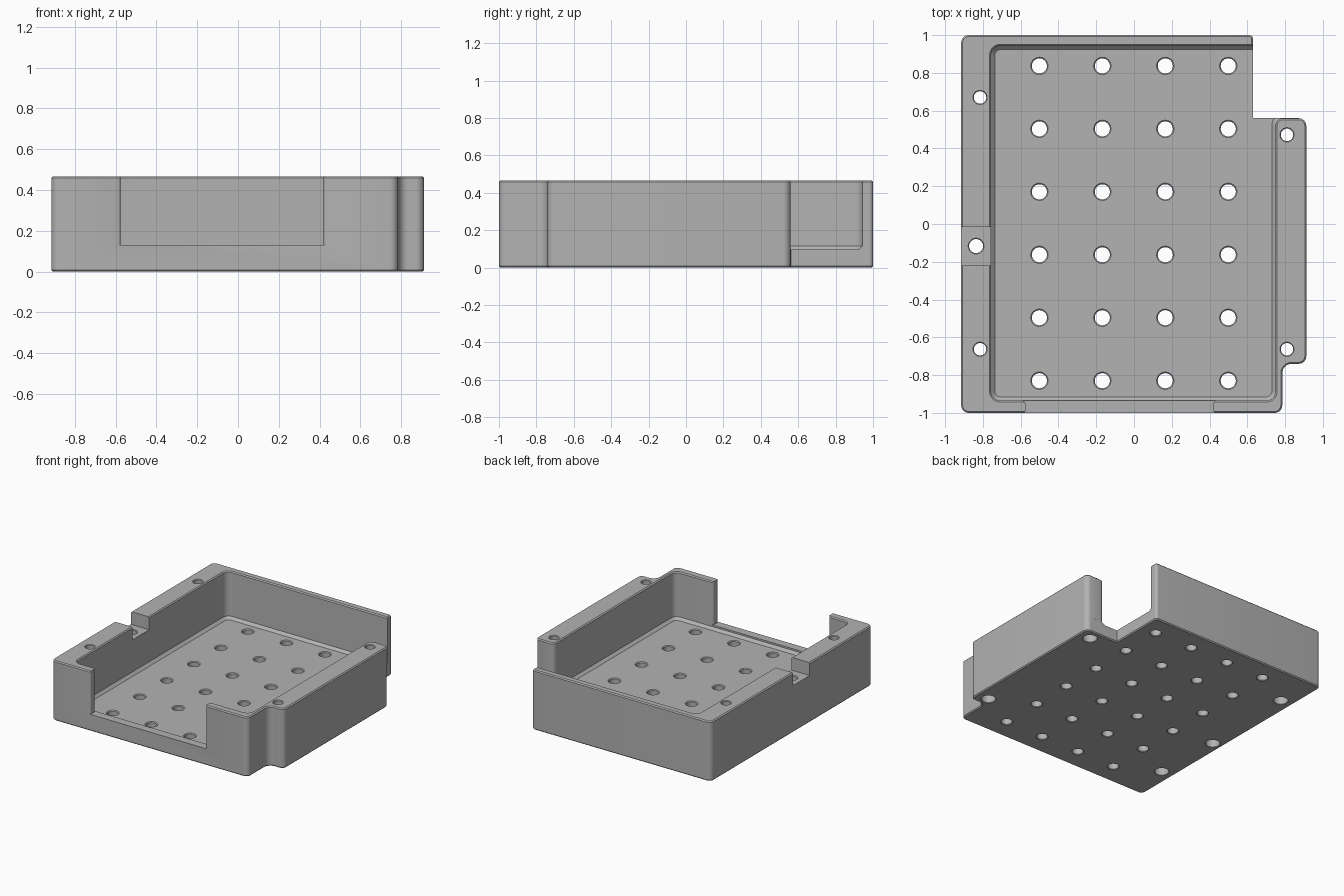
import bpy, bmesh, math
from mathutils import Vector

default = bpy.data.objects.get("Cube")
if default:
    bpy.data.objects.remove(default, do_unlink=True)

HEIGHT, FLOOR, EDGE = 0.467, 0.097, 0.008

grey = bpy.data.materials.new("matte_grey")
grey.use_nodes = True
grey.diffuse_color = (0.45, 0.45, 0.45, 1)
grey.node_tree.nodes["Principled BSDF"].inputs["Base Color"].default_value = grey.diffuse_color


def rounded_outline(corners, inset, steps=8):
    """Offset a counter-clockwise right-angled outline and round its corners."""
    result = []
    for i, (x, y, r) in enumerate(corners):
        p = Vector((x, y))
        before = (Vector(corners[i - 1][:2]) - p).normalized()
        after = (Vector(corners[(i + 1) % len(corners)][:2]) - p).normalized()
        turn = 1 if after.cross(before) > 0 else -1
        p = p + (before + after) * inset * turn
        r = max(r - inset * turn, 0.001)
        centre = p + (before + after) * r
        for k in range(steps + 1):
            t = math.pi / 2 * k / steps
            result.append(centre - (after * math.cos(t) + before * math.sin(t)) * r)
    return result


def circle(x, y, r, steps=32):
    return [Vector((x + r * math.cos(math.tau * k / steps),
                    y + r * math.sin(math.tau * k / steps))) for k in range(steps)]


def loft(bm, rings):
    """Closed solid through rings of equal length, each given as (height, points)."""
    rows = [[bm.verts.new((p.x, p.y, z)) for p in pts] for z, pts in rings]
    n = len(rows[0])
    for low, high in zip(rows, rows[1:]):
        for k in range(n):
            j = (k + 1) % n
            bm.faces.new((low[k], low[j], high[j], high[k]))
    bm.faces.new(rows[0][::-1])
    bm.faces.new(rows[-1])


def make_object(name, bm):
    bmesh.ops.recalc_face_normals(bm, faces=bm.faces)
    mesh = bpy.data.meshes.new(name)
    bm.to_mesh(mesh)
    bm.free()
    mesh.materials.append(grey)
    obj = bpy.data.objects.new(name, mesh)
    bpy.context.collection.objects.link(obj)
    return obj


def prism(name, corners, layers):
    bm = bmesh.new()
    loft(bm, [(z, rounded_outline(corners, inset)) for z, inset in layers])
    return make_object(name, bm)


# Outer block with small chamfers along top and bottom
body = prism("tray_body", [
    (-0.915, -1, 0.04), (0.785, -1, 0.04), (0.785, -0.74, 0.05), (0.912, -0.74, 0.04),
    (0.912, 0.56, 0.04), (0.63, 0.56, 0), (0.63, 1, 0.02), (-0.915, 1, 0.04)],
    [(0, EDGE), (EDGE, 0), (HEIGHT - EDGE, 0), (HEIGHT, EDGE)])

# Cavity, open at the back corner, with a chamfered floor edge
cavity = prism("cavity_cutter", [
    (-0.757, -0.935, 0.05), (0.75, -0.935, 0.05), (0.75, 0.559, 0.035),
    (1.1, 0.559, 0), (1.1, 0.943, 0), (-0.757, 0.943, 0.05)],
    [(FLOOR, 0.02), (FLOOR + 0.02, 0), (HEIGHT - EDGE, 0),
     (HEIGHT, -EDGE), (HEIGHT + EDGE, -2 * EDGE)])

# Wide front opening whose wall ends are rounded
left, right, outer, inner, flare = -0.575, 0.42, -1.0005, -0.934, 0.05
front_opening = prism("front_opening_cutter", [
    (left - flare, -1.1, 0), (right + flare, -1.1, 0), (right + flare, outer, 0),
    (right, outer, 0.015), (right, inner, 0.02), (right + flare, inner, 0),
    (right + flare, -0.85, 0), (left - flare, -0.85, 0), (left - flare, inner, 0),
    (left, inner, 0.02), (left, outer, 0.015), (left - flare, outer, 0)],
    [(0.13, 0), (0.6, 0)])

# Shallow slot across the side wall
side_slot = prism("side_slot_cutter", [
    (-1.1, -0.22, 0), (-0.7, -0.22, 0), (-0.7, -0.015, 0), (-1.1, -0.015, 0)],
    [(HEIGHT - 0.1, 0), (0.6, 0)])

# Vent holes in the floor and counterbored screw holes in the walls
bm = bmesh.new()
for col in range(4):
    for row in range(6):
        x, y = -0.501 + col / 3, 0.837 - row / 3
        loft(bm, [(z, circle(x, y, r)) for z, r in (
            (-0.01, 0.054), (0.004, 0.04), (FLOOR - 0.006, 0.04), (FLOOR + 0.01, 0.056))])
screws = [(-0.815, 0.67, 0.033, HEIGHT), (-0.815, -0.663, 0.033, HEIGHT),
          (0.81, 0.472, 0.033, HEIGHT), (0.81, -0.663, 0.033, HEIGHT),
          (-0.836, -0.117, 0.037, HEIGHT - 0.1)]
for x, y, r, top in screws:
    loft(bm, [(z, circle(x, y, s)) for z, s in (
        (-0.01, 0.062), (0.004, 0.052), (0.12, 0.052), (0.121, r),
        (top - 0.005, r), (top + 0.01, r + 0.015))])
holes = make_object("hole_cutter", bm)

# Carve everything out of the block
bpy.context.view_layer.objects.active = body
for cutter in (cavity, front_opening, side_slot, holes):
    mod = body.modifiers.new(cutter.name, "BOOLEAN")
    mod.operation, mod.solver, mod.object = "DIFFERENCE", "EXACT", cutter
    bpy.ops.object.modifier_apply(modifier=mod.name)
    bpy.data.objects.remove(cutter, do_unlink=True)

bpy.ops.object.select_all(action="DESELECT")
body.select_set(True)
bpy.ops.object.shade_smooth_by_angle(angle=math.radians(30))
